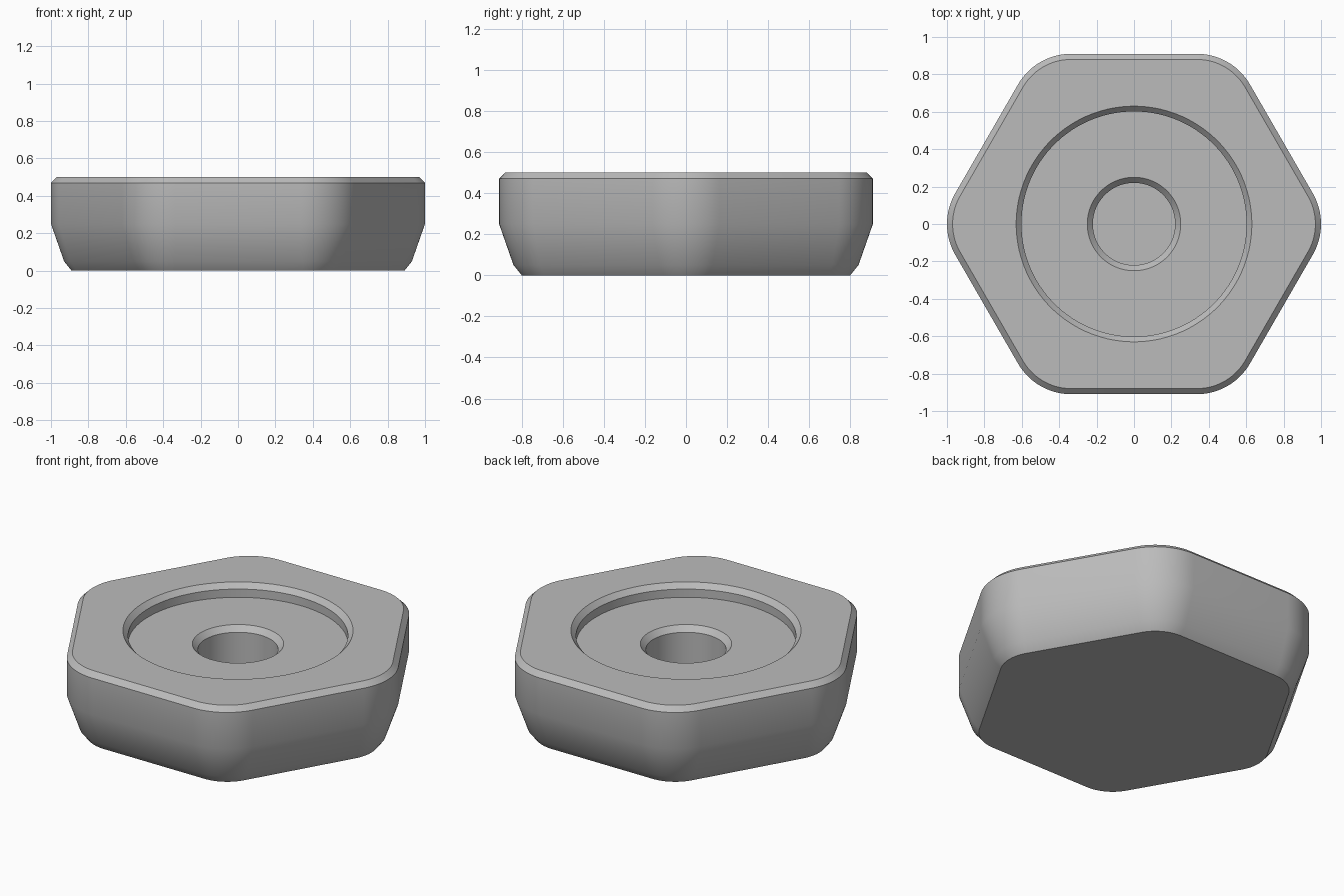
import bpy
import bmesh
from math import cos, sin, pi, radians

cube = bpy.data.objects.get("Cube")
if cube:
    bpy.data.objects.remove(cube)

STEPS = 16            # points per rounded corner
COUNT = 6 * STEPS
CORNER_CENTRE = 0.672  # distance of the corner arc centres
CORNER_RADIUS = 0.328


def hexagon(inset, z):
    """Rounded hexagon, offset inwards by inset."""
    points = []
    for corner in range(6):
        middle = corner * pi / 3
        for i in range(STEPS):
            a = middle + (i / (STEPS - 1) - 0.5) * pi / 3
            r = CORNER_RADIUS - inset
            points.append((CORNER_CENTRE * cos(middle) + r * cos(a),
                           CORNER_CENTRE * sin(middle) + r * sin(a), z))
    return points


def circle(radius, z):
    angles = [2 * pi * (i + 0.5) / COUNT - pi / 6 for i in range(COUNT)]
    return [(radius * cos(a), radius * sin(a), z) for a in angles]


# Cross-section from the underside, up the sides and down into the bore
loops = [
    hexagon(0.11, 0), hexagon(0.07, 0.05), hexagon(0, 0.25),
    hexagon(0, 0.47), hexagon(0.03, 0.5),
    circle(0.63, 0.5), circle(0.602, 0.47), circle(0.602, 0.42),
    circle(0.25, 0.42), circle(0.22, 0.387), circle(0.22, 0.08),
]

bm = bmesh.new()
rings = [[bm.verts.new(p) for p in loop] for loop in loops]
for low, high in zip(rings, rings[1:]):
    for i in range(COUNT):
        j = (i + 1) % COUNT
        bm.faces.new((low[i], low[j], high[j], high[i]))
bm.faces.new(list(reversed(rings[0])))   # underside
bm.faces.new(rings[-1])                  # bore floor

mesh = bpy.data.meshes.new("hex_foot")
bm.to_mesh(mesh)
bm.free()
foot = bpy.data.objects.new("hex_foot", mesh)
bpy.context.collection.objects.link(foot)

# Single grey material
grey = bpy.data.materials.new("grey")
grey.use_nodes = True
colour = (0.5, 0.5, 0.5, 1)
grey.diffuse_color = colour
grey.node_tree.nodes["Principled BSDF"].inputs["Base Color"].default_value = colour
mesh.materials.append(grey)

# Smooth sides with crisp chamfer edges
bpy.context.view_layer.objects.active = foot
foot.select_set(True)
bpy.ops.object.shade_smooth_by_angle(angle=radians(30))
